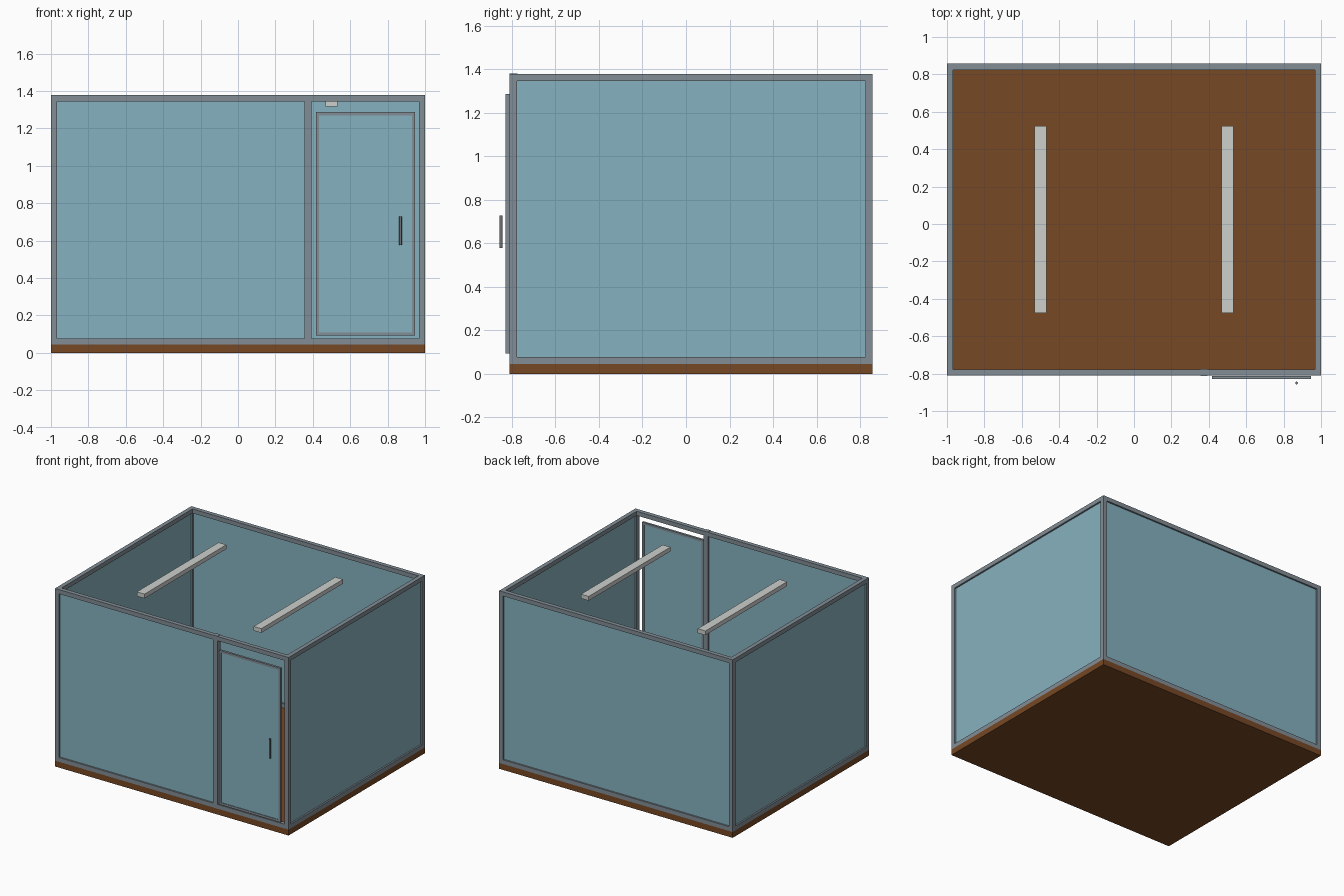
import bpy

if "Cube" in bpy.data.objects:
    bpy.data.objects.remove(bpy.data.objects["Cube"])

X0, X1 = -1.0, 1.0            # room footprint
Y0, Y1 = -0.81, 0.857
Z0, Z1 = 0.045, 1.378         # wall bottom and top
F = 0.033                     # frame bar size
G = 0.004                     # half glass thickness


def material(name, rgb):
    m = bpy.data.materials.new(name)
    m.diffuse_color = (*rgb, 1)
    m.use_nodes = True
    m.node_tree.nodes["Principled BSDF"].inputs["Base Color"].default_value = m.diffuse_color
    return m


GLASS = material("blue_glass", (0.24, 0.445, 0.525))
METAL = material("grey_metal", (0.225, 0.27, 0.305))
WOOD = material("brown_wood", (0.185, 0.065, 0.018))
LAMP = material("pale_lamp", (0.61, 0.63, 0.61))
DARK = material("dark_handle", (0.16, 0.17, 0.18))


def box(name, mat, x, y, z):
    """Box spanning the three (low, high) ranges."""
    bpy.ops.mesh.primitive_cube_add(size=1, location=[sum(r) / 2 for r in (x, y, z)])
    ob = bpy.context.object
    ob.name = name
    ob.scale = [r[1] - r[0] for r in (x, y, z)]
    bpy.ops.object.transform_apply(location=False, rotation=False, scale=True)
    ob.data.materials.append(mat)
    return ob


# Floor slab
box("floor", WOOD, (X0, X1), (Y0, Y1), (0, Z0))

# Corner posts
for sx, x in (("left", (X0, X0 + F)), ("right", (X1 - F, X1))):
    for sy, y in (("front", (Y0, Y0 + F)), ("back", (Y1 - F, Y1))):
        box(f"{sy}_{sx}_post", METAL, x, y, (Z0, Z1))

# Top and bottom rails between the posts
for level, z in (("bottom", (Z0, Z0 + F)), ("top", (Z1 - F, Z1))):
    for side, y in (("front", (Y0, Y0 + F)), ("back", (Y1 - F, Y1))):
        box(f"{side}_{level}_rail", METAL, (X0 + F, X1 - F), y, z)
    for side, x in (("left", (X0, X0 + F)), ("right", (X1 - F, X1))):
        box(f"{side}_{level}_rail", METAL, x, (Y0 + F, Y1 - F), z)

# Post beside the doorway, slightly proud of the rails
P0, P1 = 0.356, 0.392
box("door_post", METAL, (P0, P1), (Y0 - 0.002, Y0 + F + 0.002), (Z0, Z1 + 0.002))

# Glass walls, centred in the frame
gz = (Z0 + F, Z1 - F)
for side, c in (("left", X0 + F / 2), ("right", X1 - F / 2)):
    box(f"{side}_glass", GLASS, (c - G, c + G), (Y0 + F, Y1 - F), gz)
c = Y1 - F / 2
box("back_glass", GLASS, (X0 + F, X1 - F), (c - G, c + G), gz)
c = Y0 + F / 2
box("front_glass", GLASS, (X0 + F, P0), (c - G, c + G), gz)

# Sliding door hung in front of the opening
D = 0.017
dx, dy, dz = (0.417, 0.946), (-0.829, -0.812), (0.093, 1.287)
for side, x in (("left", (dx[0], dx[0] + D)), ("right", (dx[1] - D, dx[1]))):
    box(f"door_{side}_stile", METAL, x, dy, dz)
for side, z in (("bottom", (dz[0], dz[0] + D)), ("top", (dz[1] - D, dz[1]))):
    box(f"door_{side}_rail", METAL, (dx[0] + D, dx[1] - D), dy, z)
c = sum(dy) / 2
box("door_glass", GLASS, (dx[0] + D, dx[1] - D), (c - G, c + G), (dz[0] + D, dz[1] - D))

# Door handle
bpy.ops.mesh.primitive_cylinder_add(vertices=24, radius=0.007, depth=0.15,
                                    location=(0.869, -0.85, 0.653))
handle = bpy.context.object
handle.name = "door_handle"
handle.data.materials.append(DARK)
bpy.ops.object.shade_smooth_by_angle()

# Ceiling lamps
yc = (Y0 + Y1) / 2
for side, x in (("left", -0.5), ("right", 0.5)):
    box(f"{side}_ceiling_lamp", LAMP, (x - 0.033, x + 0.033),
        (yc - 0.5, yc + 0.5), (1.316, 1.349))
